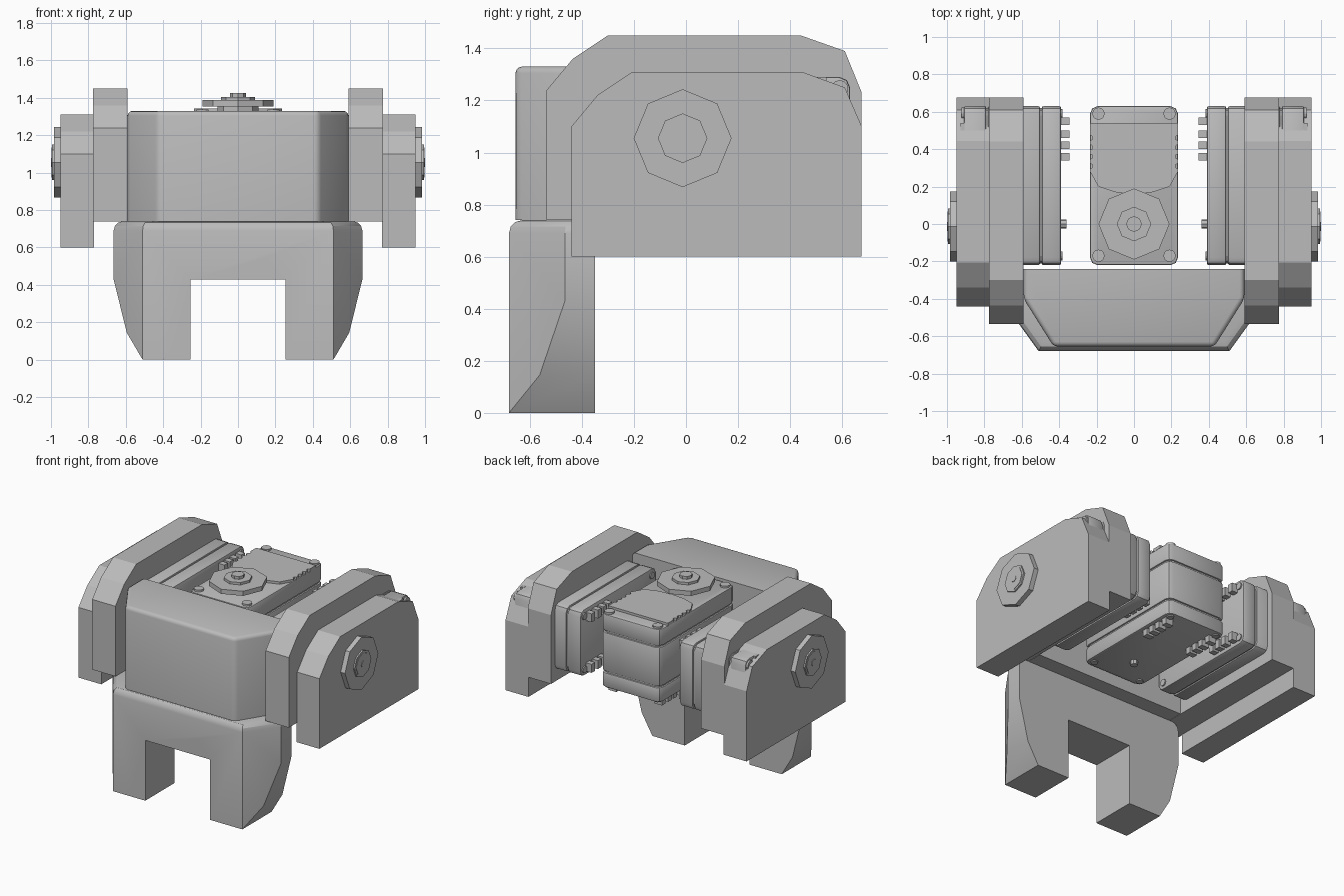
import bpy, bmesh, math
from mathutils import Matrix, Vector

cube = bpy.data.objects.get("Cube")
if cube:
    bpy.data.objects.remove(cube, do_unlink=True)

grey = bpy.data.materials.new("matte grey")
grey.use_nodes = True
COL = (0.5, 0.5, 0.5, 1)
grey.diffuse_color = COL
grey.node_tree.nodes["Principled BSDF"].inputs["Base Color"].default_value = COL


def prism(name, pts, axis, lo, hi, matrix=Matrix(), bevel=0.0, segs=2, rule=None):
    """Extrude a closed outline along an axis; optionally bevel edges chosen by a rule."""
    def place(a, b, c):
        return {"x": (c, a, b), "y": (a, c, b), "z": (a, b, c)}[axis]
    bm = bmesh.new()
    face = bm.faces.new([bm.verts.new(place(a, b, lo)) for a, b in pts])
    res = bmesh.ops.extrude_face_region(bm, geom=[face])
    top = [v for v in res["geom"] if isinstance(v, bmesh.types.BMVert)]
    bmesh.ops.translate(bm, verts=top, vec=Vector(place(0, 0, hi - lo)))
    if not any(f == face for f in bm.faces):
        bmesh.ops.holes_fill(bm, edges=bm.edges[:])
    bmesh.ops.recalc_face_normals(bm, faces=bm.faces[:])
    if bevel:
        edges = [e for e in bm.edges if rule is None or rule(e)]
        bmesh.ops.bevel(bm, geom=edges, offset=bevel, segments=segs, profile=0.5, affect="EDGES")
    bm.transform(matrix)
    mesh = bpy.data.meshes.new(name)
    bm.to_mesh(mesh)
    bm.free()
    mesh.materials.append(grey)
    ob = bpy.data.objects.new(name, mesh)
    bpy.context.collection.objects.link(ob)
    return ob


def activate(ob):
    bpy.ops.object.select_all(action="DESELECT")
    ob.select_set(True)
    bpy.context.view_layer.objects.active = ob


def smooth(ob, angle=40):
    activate(ob)
    bpy.ops.object.shade_smooth_by_angle(angle=math.radians(angle))


def mirrored(half):
    return half + [(-a, b) for a, b in reversed(half)]


def ngon(r, n=8, cx=0.0, cy=0.0, turn=0.0):
    return [(cx + r * math.cos(math.tau * i / n + turn), cy + r * math.sin(math.tau * i / n + turn))
            for i in range(n)]


def rect(w, y0, y1, c):
    """Rectangle of half width w with cut corners."""
    return mirrored([(w - c, y0), (w - c * .3, y0 + c * .3), (w, y0 + c),
                     (w, y1 - c), (w - c * .3, y1 - c * .3), (w - c, y1)])


def both_z(limit):
    return lambda e: all(v.co.z > limit for v in e.verts)


# Front body block with chamfered corners
body = prism("front_body", mirrored([(.43, -.655), (.59, -.4), (.59, -.24)]), "z", .74, 1.33,
             bevel=.025, segs=3,
             rule=lambda e: any(v.co.z > 1.3 for v in e.verts) and any(v.co.y < -.3 for v in e.verts))
smooth(body)

# Forked leg bracket: arch outline intersected with a chamfered plan
arch = mirrored([(.255, 0), (.51, 0), (.595, .145), (.665, .43), (.665, .74)])
arch = [(-.255, .43), (.255, .43)] + arch
leg = prism("leg_bracket", arch, "y", -.68, -.35)
plan = prism("leg_cutter", mirrored([(.51, -.68), (.665, -.465), (.665, -.3)]), "z", -.1, .9)
plan.hide_render = True
mod = leg.modifiers.new("plan cut", "BOOLEAN")
mod.operation, mod.solver, mod.object = "INTERSECT", "EXACT", plan
activate(leg)
bpy.ops.object.modifier_apply(modifier=mod.name)
bpy.data.objects.remove(plan, do_unlink=True)
bm = bmesh.new()
bm.from_mesh(leg.data)
rim = [e for e in bm.edges if both_z(.73)(e) and any(v.co.y < -.36 for v in e.verts)]
bmesh.ops.bevel(bm, geom=rim, offset=.05, segments=3, profile=.5, affect="EDGES")
bm.to_mesh(leg.data)
bm.free()
smooth(leg, 30)


def servo(prefix, m, horn):
    """Servo motor standing on local z, output shaft at the local origin."""
    # Case: bottom cap, middle and top cap around a narrower core
    layers = (("bottom_cap", .805, .908), ("middle", .918, 1.195), ("top_cap", 1.205, 1.325))
    for part, lo, hi in layers:
        case = prism(f"{prefix}_{part}", rect(.235, -.22, .63, .04), "z", lo, hi, m, .009, 2,
                     lambda e, a=lo, b=hi: abs(e.verts[0].co.z - e.verts[1].co.z) < .001)
        smooth(case)
    prism(f"{prefix}_core", rect(.225, -.21, .62, .04), "z", .82, 1.31, m)

    # Raised lid with notched sides
    half = [(.0, .16), (.1, .17), (.19, .2), (.235, .28)]
    for y in (.31, .36, .41, .46):
        half += [(.235, y - .015), (.222, y - .007), (.222, y + .007), (.235, y + .015)]
    half += [(.235, .54)]
    outline = half + [(-x, y) for x, y in reversed(half[1:])]
    prism(f"{prefix}_lid", outline, "z", 1.32, 1.342, m)

    # Corner screws on both ends
    for x in (-.19, .19):
        for y in (-.17, .59):
            prism(f"{prefix}_screw", ngon(.033, 12, x, y), "z", 1.31, 1.338, m)
            prism(f"{prefix}_bottom_screw", ngon(.024, 12, x, y), "z", .797, .82, m)

    # Connector prongs under the bottom cap
    for x in (-.18, .18):
        for y in (.36, .42, .48, .55):
            prism(f"{prefix}_prong", [(x - .03, y - .02), (x + .03, y - .02),
                                      (x + .03, y + .02), (x - .03, y + .02)], "z", .76, .82, m)
    prism(f"{prefix}_pin", ngon(.025), "z", .775, .82, m)

    # Output horn
    if horn:
        for part, r, lo, hi in (("horn_base", .11, 1.32, 1.36), ("horn_disc", .19, 1.355, 1.388),
                                ("horn_hub", .092, 1.38, 1.405), ("horn_bolt", .042, 1.4, 1.425)):
            prism(f"{prefix}_{part}", ngon(r), "z", lo, hi, m)


servo("centre_servo", Matrix(), True)

# Side assemblies: inner bracket, outer bracket, servo and wheel-like horn
inner = [(-.535, .74), (-.535, 1.24), (-.435, 1.36), (-.3, 1.45), (.44, 1.45),
         (.61, 1.39), (.675, 1.23), (.675, .74)]
outer = [(-.44, .6), (-.44, 1.1), (-.34, 1.22), (-.205, 1.31), (.445, 1.31),
         (.61, 1.25), (.675, 1.1), (.675, .6)]
for side, s in (("left", 1), ("right", -1)):
    prism(f"{side}_inner_bracket", inner, "x", s * .592, s * .775)
    prism(f"{side}_outer_bracket", outer, "x", s * .77, s * .95)
    turn = Matrix.Translation((-s * .415, 0, 1.055)) @ Matrix.Rotation(s * math.pi / 2, 4, "Y")
    servo(f"{side}_servo", turn, False)
    for part, r, lo, hi in (("horn_disc", .188, .94, .984), ("horn_hub", .095, .98, .994),
                            ("horn_ring", .08, .99, .997), ("horn_bolt", .024, .99, 1.0)):
        prism(f"{side}_{part}", ngon(r, 8, -.013, 1.055), "x", s * lo, s * hi)
